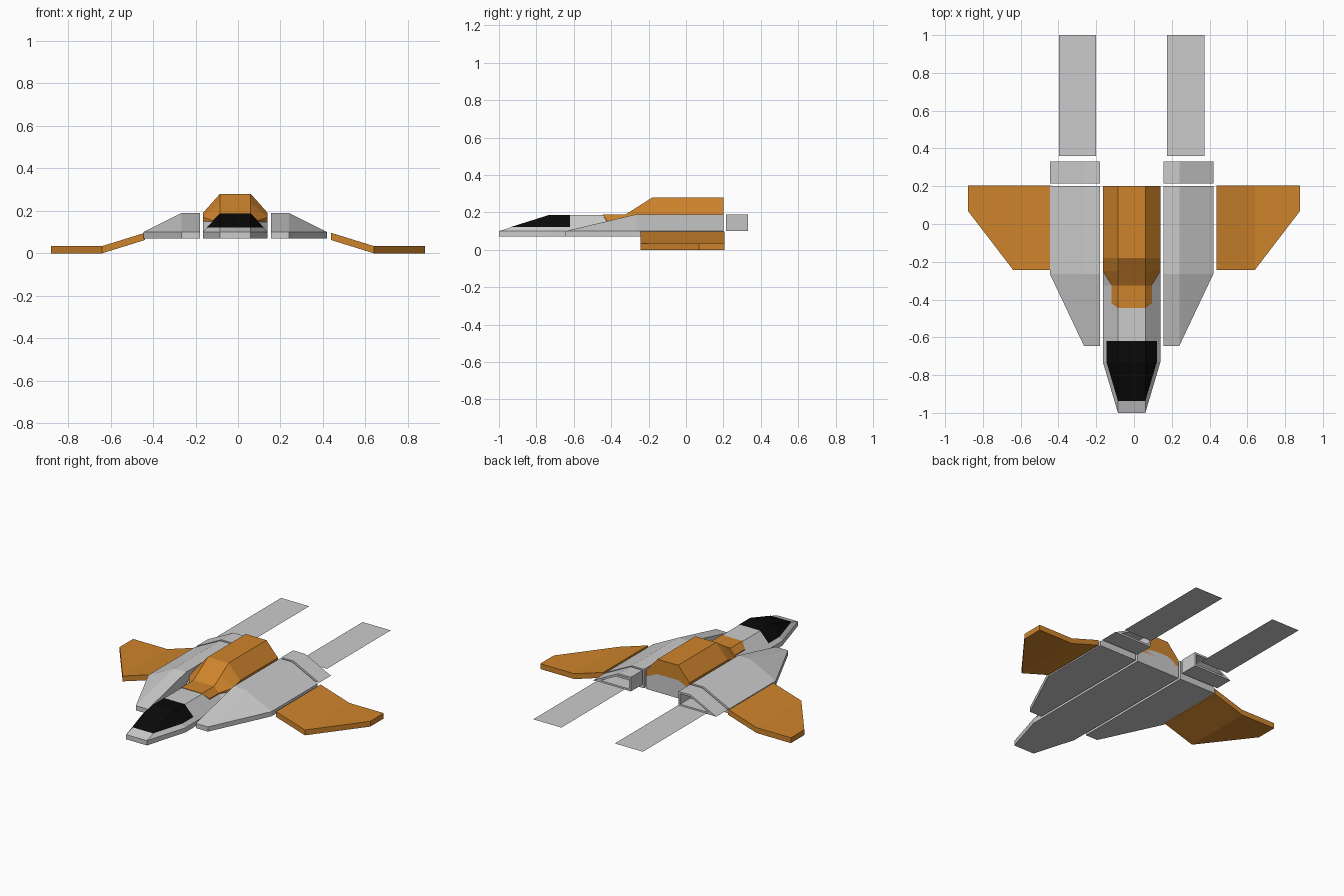
import bpy, bmesh
from mathutils import Vector

if "Cube" in bpy.data.objects:
    bpy.data.objects.remove(bpy.data.objects["Cube"])

C = -0.0125  # hull centre line


def material(name, rgb):
    m = bpy.data.materials.new(name)
    m.diffuse_color = (*rgb, 1)
    m.use_nodes = True
    m.node_tree.nodes["Principled BSDF"].inputs["Base Color"].default_value = m.diffuse_color
    return m


orange = material("orange_paint", (0.62, 0.23, 0.025))
black = material("dark_glass", (0.003, 0.003, 0.003))


def loft(sections, side=1, cx=C):
    """Join (y, [(x, z), ...]) cross-sections into a closed hull."""
    bm = bmesh.new()
    rings = [[bm.verts.new((cx + side * x, y, z)) for x, z in pts] for y, pts in sections]
    n = len(rings[0])
    for a, b in zip(rings, rings[1:]):
        for i in range(n):
            j = (i + 1) % n
            bm.faces.new((a[i], a[j], b[j], b[i]))
    bm.faces.new(rings[0])
    bm.faces.new(rings[-1])
    bmesh.ops.remove_doubles(bm, verts=bm.verts, dist=1e-5)
    bmesh.ops.recalc_face_normals(bm, faces=bm.faces)
    return bm


def finish(bm, name, mat=None):
    me = bpy.data.meshes.new(name)
    bm.to_mesh(me)
    bm.free()
    ob = bpy.data.objects.new(name, me)
    bpy.context.collection.objects.link(ob)
    if mat:
        me.materials.append(mat)
    return ob


def roof(w, base, edge, t, top):
    """Symmetric section: walls from base to edge, slopes up to a flat top."""
    half = [(w, base), (w, edge), (t, top)]
    return half + [(-x, z) for x, z in reversed(half)]


# Fuselage
T = 0.0725
body = [(-1, roof(T, 0.07, 0.10, T, 0.10)),
        (-0.73, roof(0.1525, 0.07, 0.10, T, 0.185)),
        (-0.325, roof(0.1525, 0.07, 0.10, T, 0.185)),
        (-0.25, roof(0.1525, 0.07, 0.15, T, 0.185)),
        (0.2, roof(0.1525, 0.07, 0.15, T, 0.185))]
finish(loft(body), "fuselage")

# Canopy: upper nose skin, lifted slightly off the fuselage
bm = loft(body)
for co, no in (((0, 0, 0.12), (0, 0, 1)), ((0, -0.62, 0), (0, -1, 0))):
    bmesh.ops.bisect_plane(bm, geom=bm.verts[:] + bm.edges[:] + bm.faces[:],
                           plane_co=co, plane_no=no, clear_inner=True)
bmesh.ops.translate(bm, verts=bm.verts, vec=(0, 0, 0.002))
finish(bm, "canopy", black)

# Orange dorsal cover
cover = [(-0.445, roof(T, 0.18, 0.186, T, 0.188)),
         (-0.42, roof(0.107, 0.148, 0.154, T, 0.188)),
         (-0.325, roof(0.107, 0.148, 0.154, T, 0.188)),
         (-0.25, roof(0.1525, 0.148, 0.17, T, 0.235)),
         (-0.18, roof(0.1525, 0.148, 0.19, T, 0.28)),
         (0.2, roof(0.1525, 0.148, 0.19, T, 0.28))]
finish(loft(cover), "dorsal_cover", orange)


def pod(mid, outer, top):
    return [(0.1675, 0.07), (0.1675, top), (mid, top), (outer, 0.10), (outer, 0.07)]


for side, label in ((-1, "left"), (1, "right")):
    # Side pod
    finish(loft([(-0.645, pod(0.2525, 0.2525, 0.10)),
                 (-0.265, pod(0.2525, 0.4325, 0.19)),
                 (0.2, pod(0.2525, 0.4325, 0.19))], side), label + "_pod")

    # Engine nozzle with recessed exhaust
    ring = [(0.1675, 0.10), (0.1675, 0.19), (0.2525, 0.19), (0.4325, 0.10)]
    bm = loft([(0.215, ring), (0.332, ring)], side)
    back = max(bm.faces, key=lambda f: f.calc_center_median().y)
    bmesh.ops.inset_individual(bm, faces=[back], thickness=0.012, use_even_offset=True)
    deep = bmesh.ops.extrude_discrete_faces(bm, faces=[back])["faces"][0]
    bmesh.ops.translate(bm, verts=deep.verts, vec=(0, -0.1, 0))
    finish(bm, label + "_nozzle")

    # Flat exhaust trail
    bm = bmesh.new()
    bm.faces.new([bm.verts.new((C + side * x, y, 0.12)) for x, y in
                  ((0.1875, 0.36), (0.385, 0.36), (0.385, 1), (0.1875, 1))])
    bmesh.ops.recalc_face_normals(bm, faces=bm.faces)
    if bm.faces[:][0].normal.z < 0:
        bmesh.ops.reverse_faces(bm, faces=bm.faces)
    finish(bm, label + "_exhaust_trail")

    # Drooped wing: plan stations (x, front y, bottom z), constant thickness
    bm = bmesh.new()
    rings = []
    for x, front, z in ((0.437, -0.243, 0.063), (0.64, -0.243, 0), (0.88, 0.07, 0)):
        rings.append([bm.verts.new((side * x, y, h)) for y, h in
                      ((front, z), (0.205, z), (0.205, z + 0.034), (front, z + 0.034))])
    for a, b in zip(rings, rings[1:]):
        for i in range(4):
            j = (i + 1) % 4
            bm.faces.new((a[i], a[j], b[j], b[i]))
    bm.faces.new(rings[0])
    bm.faces.new(rings[-1])
    bmesh.ops.recalc_face_normals(bm, faces=bm.faces)
    finish(bm, label + "_wing", orange)
